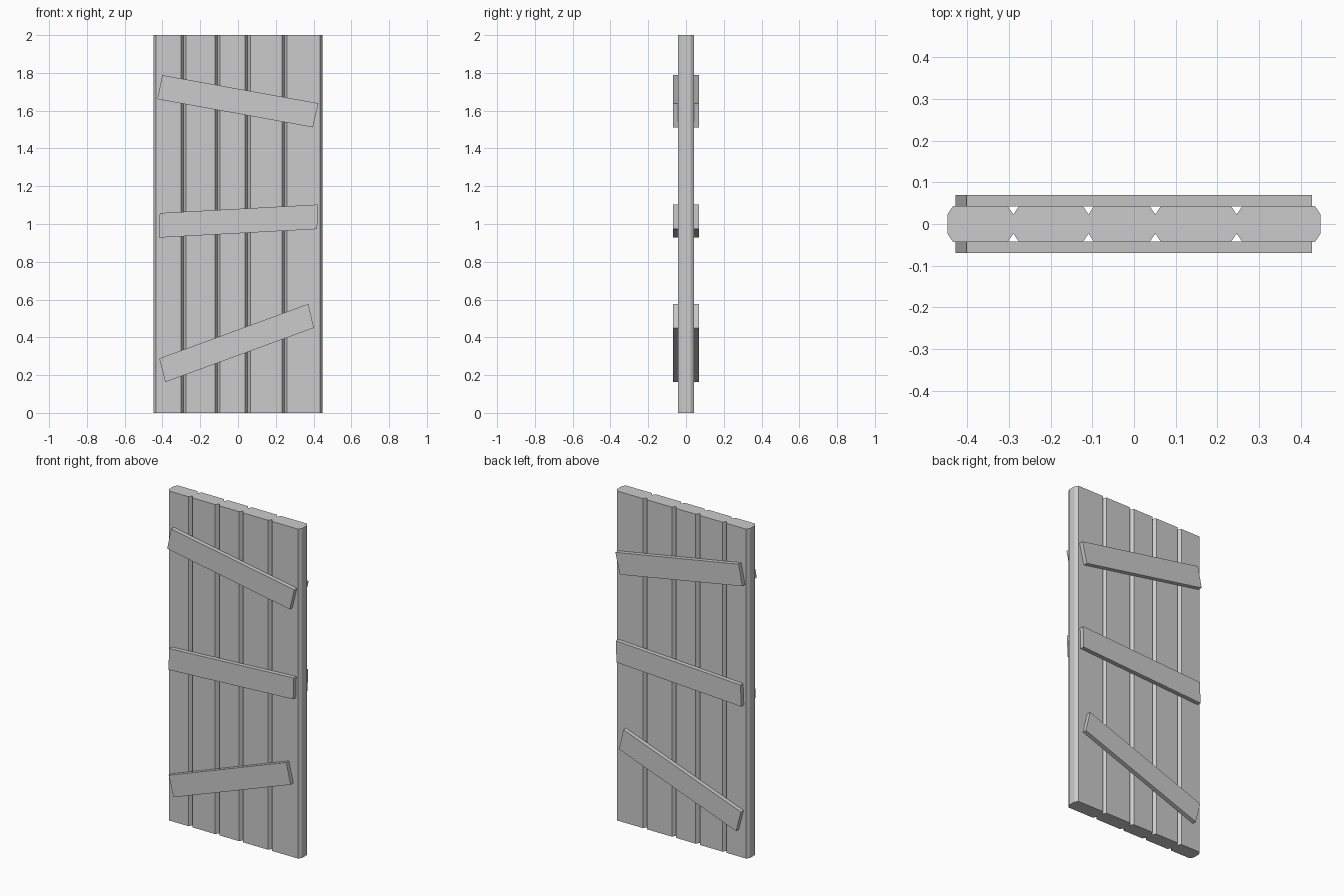
import bpy, bmesh

if "Cube" in bpy.data.objects:
    bpy.data.objects.remove(bpy.data.objects["Cube"])


def extrude_profile(name, pts, axis, start, end):
    """Extrude a closed 2D outline along z (points are x, y) or y (points are x, z)."""
    bm = bmesh.new()

    def co(p, d):
        return (p[0], p[1], d) if axis == 'z' else (p[0], d, p[1])

    face = bm.faces.new([bm.verts.new(co(p, start)) for p in pts])
    res = bmesh.ops.extrude_face_region(bm, geom=[face], use_keep_orig=True)
    for v in res['geom']:
        if isinstance(v, bmesh.types.BMVert):
            v.co['xyz'.index(axis)] = end
    bmesh.ops.recalc_face_normals(bm, faces=bm.faces)
    mesh = bpy.data.meshes.new(name)
    bm.to_mesh(mesh)
    bm.free()
    obj = bpy.data.objects.new(name, mesh)
    bpy.context.collection.objects.link(obj)
    return obj


# Planked door slab: chamfered outer edges and V grooves on both faces
HALF_W, HALF_T, TIP = 0.447, 0.0435, 0.023
CHAMFER = 0.014
front = [(-HALF_W, -TIP), (-HALF_W + CHAMFER, -HALF_T)]
for gx in (-0.289, -0.109, 0.051, 0.246):
    front += [(gx - CHAMFER, -HALF_T), (gx, -TIP), (gx + CHAMFER, -HALF_T)]
front += [(HALF_W - CHAMFER, -HALF_T), (HALF_W, -TIP)]
back = [(x, -y) for x, y in reversed(front)]
extrude_profile("door_planks", front + back, 'z', 0.0, 2.0)

# Crooked cross battens, repeated on the front and the back
battens = {
    "upper_batten": [(-0.401, 1.788), (0.426, 1.639), (0.396, 1.512), (-0.427, 1.661)],
    "middle_batten": [(-0.414, 1.058), (0.422, 1.103), (0.419, 0.973), (-0.419, 0.928)],
    "lower_batten": [(0.372, 0.577), (0.402, 0.450), (-0.385, 0.163), (-0.417, 0.288)],
}
for name, quad in battens.items():
    for side, sign in (("front", -1), ("back", 1)):
        extrude_profile(f"{side}_{name}", quad, 'y', sign * (HALF_T - 0.001), sign * 0.069)
